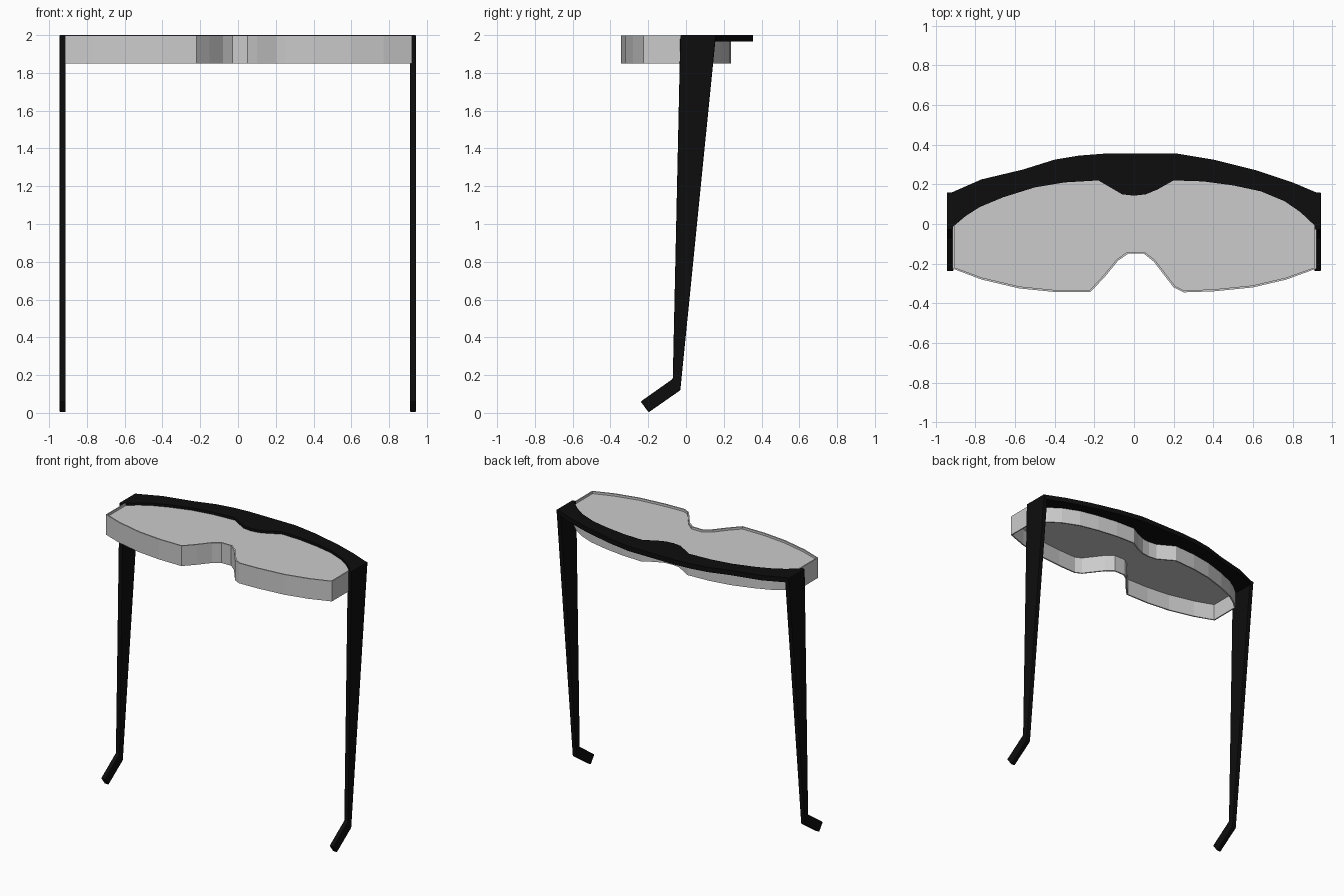
import bpy, bmesh
from mathutils import Vector

if "Cube" in bpy.data.objects:
    bpy.data.objects.remove(bpy.data.objects["Cube"])


def make_object(name, bm, material=None):
    bmesh.ops.recalc_face_normals(bm, faces=bm.faces)
    mesh = bpy.data.meshes.new(name)
    bm.to_mesh(mesh)
    bm.free()
    obj = bpy.data.objects.new(name, mesh)
    bpy.context.collection.objects.link(obj)
    if material:
        mesh.materials.append(material)
    return obj


def prism(name, points, offset, material=None):
    """Extrude a closed outline of 3D points by an offset."""
    bm = bmesh.new()
    face = bm.faces.new([bm.verts.new(p) for p in points])
    ext = bmesh.ops.extrude_face_region(bm, geom=[face])
    verts = [g for g in ext["geom"] if isinstance(g, bmesh.types.BMVert)]
    bmesh.ops.translate(bm, verts=verts, vec=Vector(offset))
    return make_object(name, bm, material)


black = bpy.data.materials.new("black_plastic")
black.diffuse_color = (0.004, 0.004, 0.004, 1)
black.use_nodes = True
black.node_tree.nodes["Principled BSDF"].inputs["Base Color"].default_value = black.diffuse_color

# Outlines seen from above
brow_outer = [(-0.93, 0.155), (-0.77, 0.225), (-0.56, 0.275), (-0.4, 0.325),
              (-0.28, 0.345), (-0.15, 0.355), (0.22, 0.355), (0.4, 0.325),
              (0.62, 0.27), (0.8, 0.21), (0.93, 0.155)]
brow_inner = [(0.92, -0.015), (0.84, 0.06), (0.76, 0.115), (0.64, 0.165),
              (0.5, 0.195), (0.35, 0.215), (0.2, 0.22), (0.12, 0.175),
              (0.06, 0.15), (0, 0.143), (-0.06, 0.15), (-0.12, 0.185),
              (-0.18, 0.22), (-0.35, 0.21), (-0.5, 0.185), (-0.66, 0.135),
              (-0.78, 0.085), (-0.85, 0.04), (-0.915, -0.015)]
lens_front = [(-0.915, -0.225), (-0.77, -0.28), (-0.58, -0.325), (-0.4, -0.343),
              (-0.22, -0.343), (-0.15, -0.27), (-0.08, -0.185), (-0.03, -0.15),
              (0.05, -0.15), (0.1, -0.19), (0.2, -0.32), (0.25, -0.345),
              (0.4, -0.34), (0.6, -0.32), (0.77, -0.28), (0.92, -0.225)]
lens = lens_front + [(x, y + 0.018) for x, y in brow_inner]

# Brow bar across the back of the lens
prism("brow_bar", [(x, y, 1.965) for x, y in brow_outer + brow_inner],
      (0, 0, 0.035), black)

# Lens plate, sunk slightly below the rim
prism("lens_plate", [(x, y, 1.97) for x, y in lens], (0, 0, 0.012))

# Thin wall around the lens
bm = bmesh.new()
low = [bm.verts.new((x, y, 1.85)) for x, y in lens]
high = [bm.verts.new((x, y, 1.998)) for x, y in lens]
for i in range(len(lens)):
    j = (i + 1) % len(lens)
    bm.faces.new((low[i], low[j], high[j], high[i]))
wall = make_object("lens_wall", bm)
solid = wall.modifiers.new("thickness", "SOLIDIFY")
solid.thickness = 0.01
solid.offset = -1

# Temple arms, tapering down to bent ear tips
arm = [(-0.03, 2.0), (-0.07, 0.18), (-0.24, 0.06), (-0.198, 0.003),
       (-0.03, 0.12), (0.155, 1.965), (0.16, 2.0)]
for name, x in (("left_arm", -0.945), ("right_arm", 0.91)):
    obj = prism(name, [(x, y, z) for y, z in arm], (0.033, 0, 0), black)
    bevel = obj.modifiers.new("edge", "BEVEL")
    bevel.width = 0.005
    bevel.segments = 2
